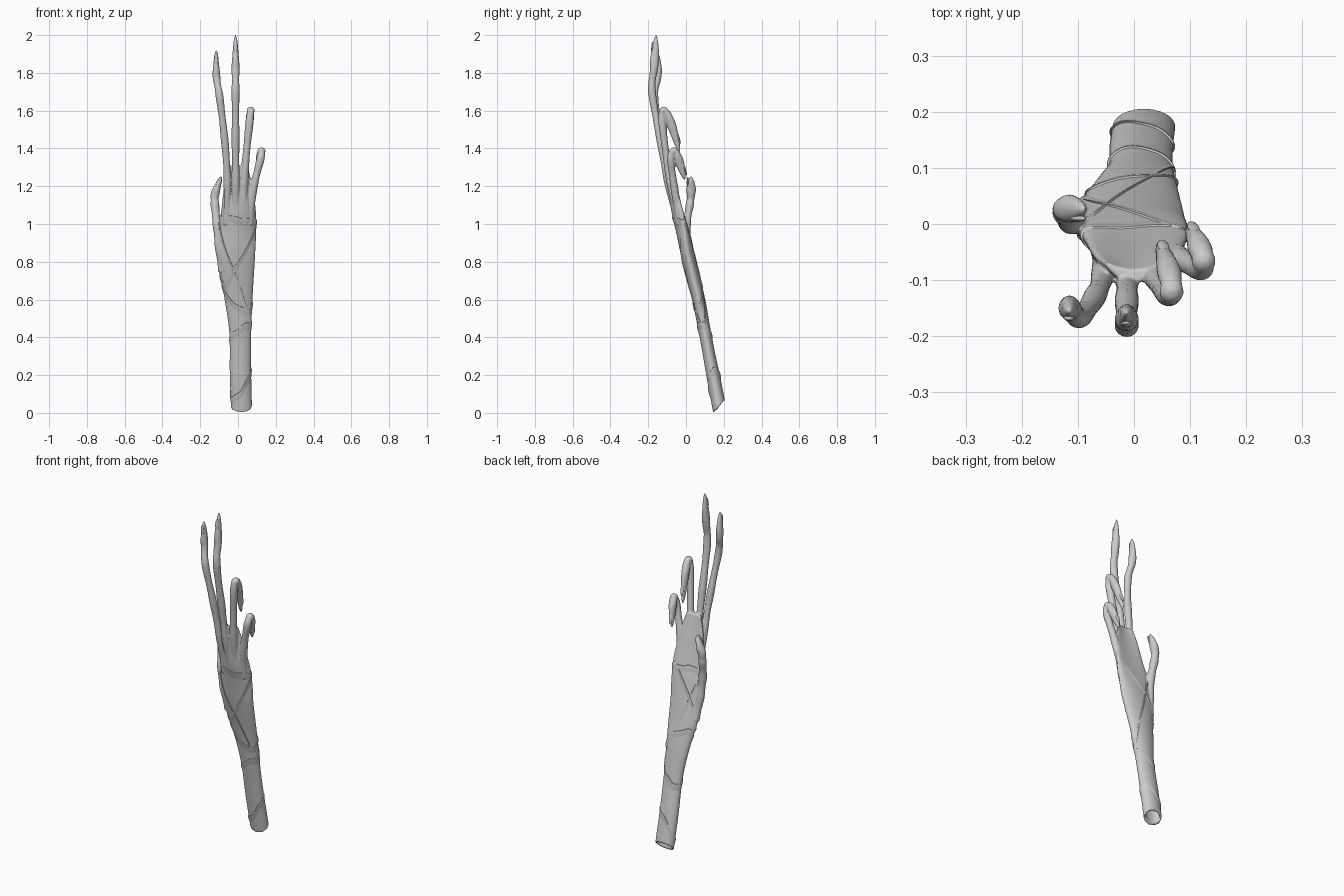
import bpy, bmesh, math
from mathutils import Vector, Matrix

if "Cube" in bpy.data.objects:
    bpy.data.objects.remove(bpy.data.objects["Cube"])

# forearm and palm sections: z, centre x, centre y, half width, half depth
BODY = [(.035, .018, .175, .056, .031), (.22, .013, .139, .057, .033), (.42, .012, .101, .058, .033),
        (.60, .003, .067, .074, .035), (.80, -.009, .018, .098, .037), (.95, -.005, -.016, .101, .035),
        (1.08, .003, -.05, .091, .03), (1.22, .0, -.077, .072, .02), (1.31, .0, -.093, .05, .012)]
N = 32
ANGLES = [2 * math.pi * i / N for i in range(N)]


def spline(rows, steps):
    """Smooth the rows of numbers with a Catmull-Rom curve."""
    out = []
    for i in range(len(rows) - 1):
        a, b, c, d = (Vector(rows[max(0, min(len(rows) - 1, i + k))]) for k in (-1, 0, 1, 2))
        for s in range(steps):
            t = s / steps
            out.append(b + ((c - a) * t + (2 * a - 5 * b + 4 * c - d) * t * t
                            + (3 * b - a - 3 * c + d) * t ** 3) / 2)
    return out + [Vector(rows[-1])]


SECTIONS = spline(BODY, 8)


def skin_point(z, ang, off=0.0):
    """Point on the arm surface at a height and angle, pushed out by off."""
    k = 0
    while k < len(SECTIONS) - 2 and SECTIONS[k + 1][0] < z:
        k += 1
    a, b = SECTIONS[k], SECTIONS[k + 1]
    t = max(0, min(1, (z - a[0]) / (b[0] - a[0])))
    _, cx, cy, rx, ry = a.lerp(b, t)
    c, s = math.cos(ang), math.sin(ang)
    arch = .022 * c * c * max(0, min(1, (z - .85) / .2))    # cupped palm
    tilt = 1.1 * max(0, 1 - (z - .035) / .3)                # slanted cuff
    dy = (ry + off) * s
    return Vector((cx + (rx + off) * c, cy + dy + arch, z + tilt * dy))


def bridge(bm, rings, caps=True):
    loops = [[bm.verts.new(p) for p in r] for r in rings]
    for a, b in zip(loops, loops[1:]):
        for i in range(len(a)):
            j = (i + 1) % len(a)
            bm.faces.new((a[i], a[j], b[j], b[i]))
    if caps:
        bm.faces.new(loops[0][::-1])
        bm.faces.new(loops[-1])


def digit(joints, width):
    """Tube through the joints, with swollen knuckles, a pointed pad and a nail."""
    steps = 7
    pts = spline(joints, steps)
    last = len(pts) - 1
    rings = []
    for i, p in enumerate(pts):
        t = (pts[min(i + 1, last)] - pts[max(i - 1, 0)]).normalized()
        u = Vector((1, 0, 0))
        u = (u - t * u.dot(t)).normalized()
        v = t.cross(u)
        s = max(0, (i - last + steps) / steps)
        ru = width * (1 + .07 * math.cos(2 * math.pi * i / steps)) * (1 - .86 * s ** 2)
        rv = ru * (.95 + .4 * math.sin(math.pi * s))
        rings.append([p + u * ru * math.cos(a) + v * rv * math.sin(a) for a in ANGLES[::2]])
        if i == last - 3:
            m = Matrix((u, v, t)).transposed().to_4x4()
            m.translation = p - v * rv * .85
            size = Matrix.Diagonal((ru * .75, .006, .034, 1))
            bmesh.ops.create_uvsphere(nails, u_segments=16, v_segments=10, radius=1, matrix=m @ size)
    bridge(hand, rings)


def finish(bm, name):
    bmesh.ops.recalc_face_normals(bm, faces=bm.faces)
    me = bpy.data.meshes.new(name)
    bm.to_mesh(me)
    bm.free()
    ob = bpy.data.objects.new(name, me)
    bpy.context.collection.objects.link(ob)
    for o in bpy.context.selected_objects:
        o.select_set(False)
    bpy.context.view_layer.objects.active = ob
    ob.select_set(True)
    bpy.ops.object.shade_smooth_by_angle(angle=math.radians(40))
    return ob


hand = bmesh.new()
nails = bmesh.new()

# forearm and palm, starting inside the hollow cuff
rings = [[skin_point(z, a, -.011) for a in ANGLES] for z in (.12, .08, .035)]
rings += [[skin_point(s[0], a) for a in ANGLES] for s in SECTIONS]
bridge(hand, rings)

# index finger
digit([(-.06, -.035, 1), (-.056, -.09, 1.22), (-.07, -.13, 1.44),
       (-.097, -.166, 1.67), (-.114, -.15, 1.78), (-.115, -.155, 1.92)], .0195)
# middle finger
digit([(-.012, -.04, 1), (-.012, -.095, 1.22), (-.013, -.137, 1.45),
       (-.013, -.18, 1.7), (-.013, -.17, 1.82), (-.013, -.158, 2)], .0205)
# curled ring finger
digit([(.03, -.04, 1), (.034, -.088, 1.25), (.06, -.125, 1.53),
       (.067, -.12, 1.6), (.063, -.088, 1.56), (.045, -.034, 1.38)], .0205)
# curled little finger
digit([(.06, -.03, 1), (.08, -.06, 1.18), (.118, -.08, 1.34),
       (.124, -.065, 1.385), (.118, -.045, 1.36), (.098, -.007, 1.235)], .0205)
# thumb
digit([(-.082, .03, .75), (-.1, .01, .88), (-.112, .004, 1),
       (-.122, .02, 1.1), (-.121, .027, 1.16), (-.088, .026, 1.252)], .022)

ob = finish(hand, "hand_and_forearm")
mod = ob.modifiers.new("fuse", "REMESH")
mod.mode = "VOXEL"
mod.voxel_size = .004
mod.use_smooth_shade = True
mod = ob.modifiers.new("soften", "SMOOTH")
mod.iterations = 4
finish(nails, "nails")

# overlapping cloth wraps: height, tilt across x, tilt across y
WRAPS = [(.16, .065, .02), (.43, .04, -.02), (.62, -.05, .06),
         (.74, -.27, .03), (.86, .15, .08), (1.03, -.01, 0)]
PROFILE = [(-.06, -.004), (-.012, .002), (0, .0035), (.005, .003), (.008, -.004)]
for n, (z0, ax, ay) in enumerate(WRAPS):
    bm = bmesh.new()
    fine = [2 * math.pi * i / 96 for i in range(96)]
    bridge(bm, [[skin_point(z0 + ax * math.cos(a) + ay * math.sin(a) + dz + .004 * math.sin(5 * a + n), a, off)
                 for a in fine] for dz, off in PROFILE], False)
    finish(bm, f"cloth_wrap_{n + 1}")
